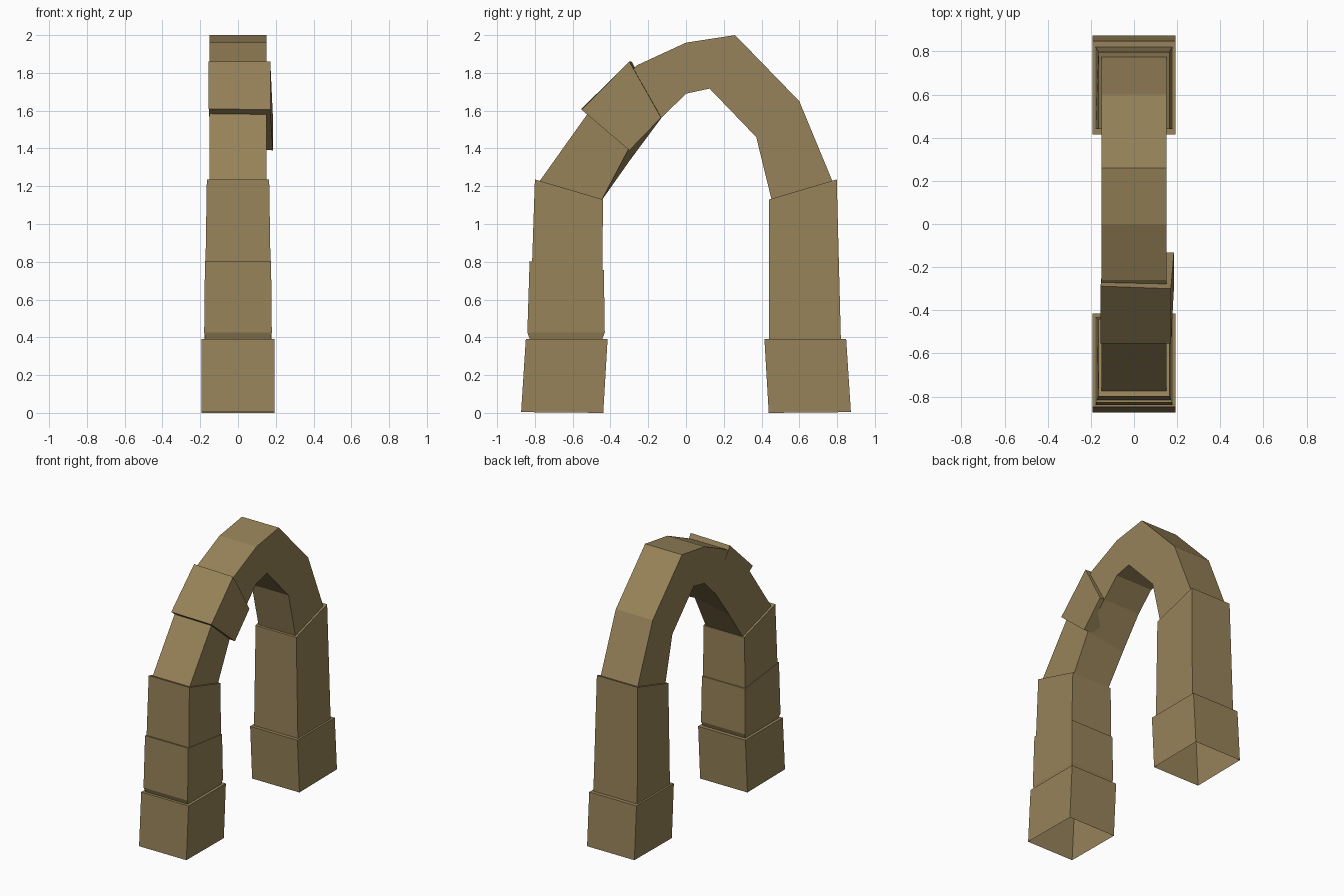
import bpy, bmesh

if "Cube" in bpy.data.objects:
    bpy.data.objects.remove(bpy.data.objects["Cube"])

stone = bpy.data.materials.new("weathered tan stone")
stone.diffuse_color = (0.31, 0.225, 0.10, 1)
stone.use_nodes = True
stone.node_tree.nodes["Principled BSDF"].inputs["Base Color"].default_value = stone.diffuse_color


def loft(name, sections, open_start=False, shifts=None):
    """Loft four-sided sections: (outer y, outer z, inner y, inner z, half width)."""
    bm = bmesh.new()
    rings = []
    for oy, oz, iy, iz, h in sections:
        rings.append([bm.verts.new(p) for p in
                      ((-h, oy, oz), (h, oy, oz), (h, iy, iz), (-h, iy, iz))])
    # small irregularities: (section, corner) -> offset
    for (s, c), d in (shifts or {}).items():
        for k in range(3):
            rings[s][c].co[k] += d[k]
    for a, b in zip(rings, rings[1:]):
        for i in range(4):
            j = (i + 1) % 4
            bm.faces.new((a[i], a[j], b[j], b[i]))
    if not open_start:
        bm.faces.new(rings[0])
    bm.faces.new(rings[-1])
    bmesh.ops.recalc_face_normals(bm, faces=bm.faces)
    # an open shell can be flipped by recalc, so check the top face
    bm.faces.ensure_lookup_table()
    if open_start and bm.faces[-1].normal.z < 0:
        bmesh.ops.reverse_faces(bm, faces=bm.faces)
    me = bpy.data.meshes.new(name)
    bm.to_mesh(me)
    bm.free()
    me.materials.append(stone)
    ob = bpy.data.objects.new(name, me)
    bpy.context.collection.objects.link(ob)
    return ob


# hollow base stones, open underneath
for side, label in ((-1, "front"), (1, "back")):
    loft(label + "_base_stone", [
        (side * 0.873, 0.004, side * 0.438, 0.0, 0.192),
        (side * 0.848, 0.392, side * 0.415, 0.392, 0.192)], open_start=True)

# front pillar: two stacked stones
loft("front_lower_pillar_stone", [
    (-0.825, 0.385, -0.445, 0.385, 0.17),
    (-0.84, 0.425, -0.43, 0.425, 0.179),
    (-0.828, 0.803, -0.435, 0.757, 0.175)])
loft("front_upper_pillar_stone", [
    (-0.815, 0.79, -0.442, 0.74, 0.172),
    (-0.80, 1.236, -0.44, 1.13, 0.165)])

# back pillar: one tall stone
loft("back_pillar_stone", [
    (0.82, 0.385, 0.44, 0.385, 0.178),
    (0.798, 1.236, 0.44, 1.13, 0.165)])

# arch spanning both pillars
loft("arch", [
    (-0.78, 1.22, -0.45, 1.12, 0.15),
    (-0.52, 1.585, -0.295, 1.34, 0.15),
    (-0.26, 1.84, -0.13, 1.562, 0.15),
    (0.0, 1.96, 0.0, 1.69, 0.15),
    (0.26, 2.0, 0.125, 1.717, 0.15),
    (0.60, 1.65, 0.372, 1.46, 0.15),
    (0.778, 1.22, 0.455, 1.12, 0.15)],
    shifts={(1, 2): (-0.005, -0.01, 0.055)})

# loose stone slipping sideways out of the arch
loft("loose_arch_stone", [
    (-0.553, 1.605, -0.30, 1.39, 0.163),
    (-0.30, 1.86, -0.132, 1.563, 0.163)],
    shifts={(0, 0): (0.008, 0, 0.005), (0, 1): (0.008, 0, 0),
            (0, 2): (0.022, 0, 0), (0, 3): (0.022, 0, 0.02),
            (1, 0): (0.008, 0.012, 0), (1, 1): (0.008, 0, 0),
            (1, 2): (0.022, 0, 0), (1, 3): (0.022, 0, 0.02)})
